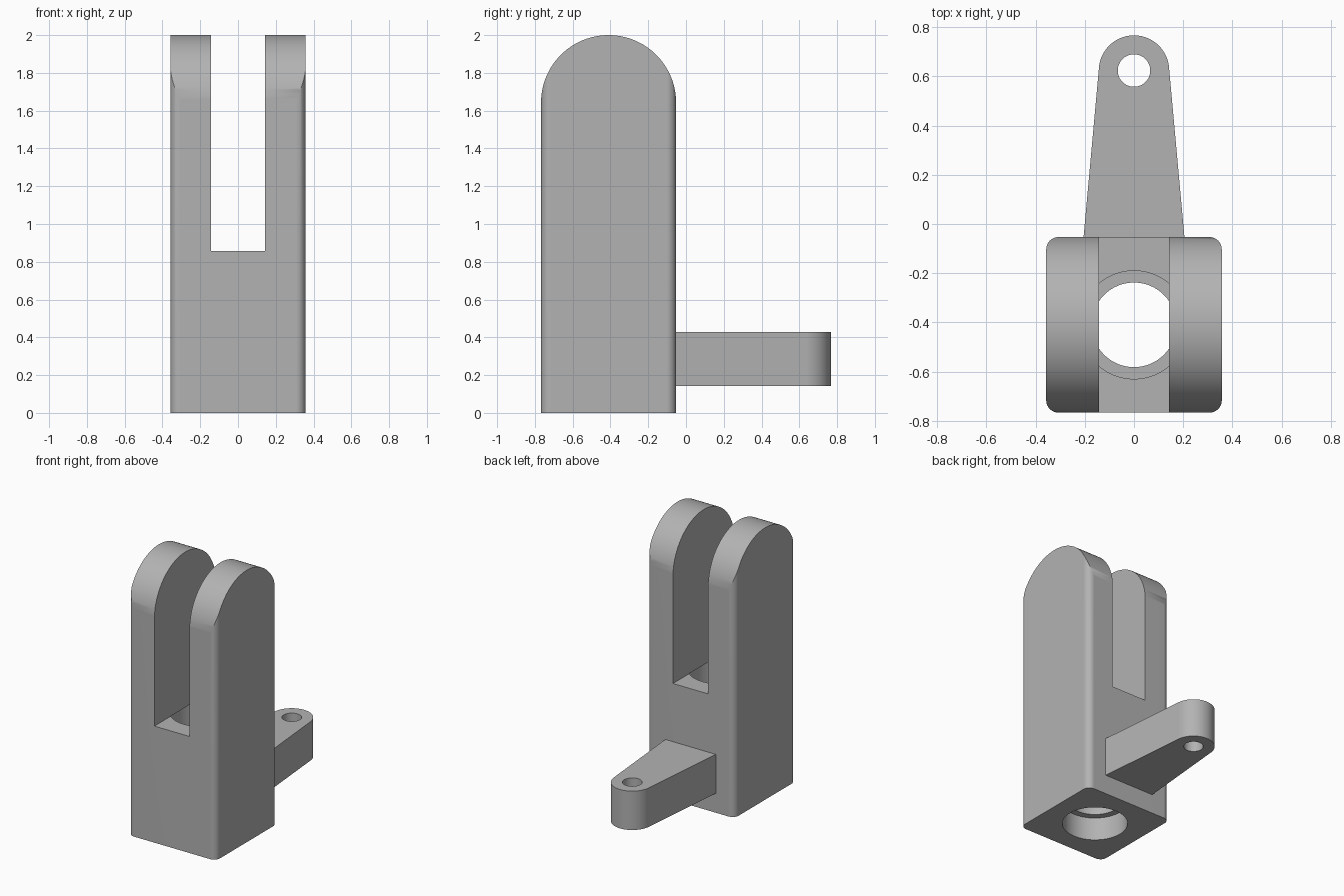
import bpy, bmesh
from math import pi, sin, cos, radians
from mathutils import Vector, Matrix

cube = bpy.data.objects.get("Cube")
if cube:
    bpy.data.objects.remove(cube)

grey = bpy.data.materials.new("mid grey")
grey.use_nodes = True
grey.diffuse_color = (0.45, 0.45, 0.45, 1)
grey.node_tree.nodes["Principled BSDF"].inputs["Base Color"].default_value = grey.diffuse_color


def arc(cx, cy, r, start, end, n):
    """Points along an arc, angles in radians."""
    return [(cx + r * cos(start + (end - start) * i / n),
             cy + r * sin(start + (end - start) * i / n)) for i in range(n + 1)]


def prism(name, points, low, high, along="z"):
    """Extrude a closed outline along z (outline in x, y) or along x (outline in y, z)."""
    bm = bmesh.new()
    face = bm.faces.new([bm.verts.new((a, b, low)) for a, b in points])
    moved = bmesh.ops.extrude_face_region(bm, geom=[face])["geom"]
    bmesh.ops.translate(bm, vec=(0, 0, high - low),
                        verts=[v for v in moved if isinstance(v, bmesh.types.BMVert)])
    if along == "x":
        bm.transform(Matrix(((0, 0, 1, 0), (1, 0, 0, 0), (0, 1, 0, 0), (0, 0, 0, 1))))
    bmesh.ops.recalc_face_normals(bm, faces=bm.faces)
    mesh = bpy.data.meshes.new(name)
    bm.to_mesh(mesh)
    bm.free()
    mesh.materials.append(grey)
    obj = bpy.data.objects.new(name, mesh)
    bpy.context.collection.objects.link(obj)
    return obj


def cylinder(name, cx, cy, r, low, high, along="z"):
    return prism(name, arc(cx, cy, r, 0, 2 * pi, 64)[:-1], low, high, along)


def combine(obj, tool, operation="DIFFERENCE"):
    """Apply a boolean and discard the cutter."""
    tool.hide_render = True
    mod = obj.modifiers.new("cut", "BOOLEAN")
    mod.operation, mod.solver, mod.object = operation, "EXACT", tool
    activate(obj)
    bpy.ops.object.modifier_apply(modifier=mod.name)
    bpy.data.objects.remove(tool)


def activate(obj):
    bpy.ops.object.select_all(action="DESELECT")
    obj.select_set(True)
    bpy.context.view_layer.objects.active = obj


def smooth(obj):
    activate(obj)
    bpy.ops.object.shade_smooth_by_angle(angle=radians(30))
    mod = obj.modifiers.new("flat faces", "WEIGHTED_NORMAL")
    mod.keep_sharp = True


HALF = 0.357      # half width of the body
MID = -0.41       # centre of the body in y
FLOOR = 0.857     # floor of the fork slot
FILLET = 0.05

# Body: square column with rounded vertical edges
outline = []
for i, (sx, sy) in enumerate([(1, 1), (-1, 1), (-1, -1), (1, -1)]):
    c = HALF - FILLET
    outline += arc(sx * c, MID + sy * c, FILLET, i * pi / 2, (i + 1) * pi / 2, 8)
body = prism("fork_body", outline, 0, 2.1)

# Rounded top
r = HALF + 0.0005
arch = arc(MID, 2 - r, r, 0, pi, 64) + [(MID - r, -0.1), (MID + r, -0.1)]
combine(body, prism("arch_shape", arch, -1, 1, "x"), "INTERSECT")

# Stepped bore: narrow through hole, wider at both ends
combine(body, cylinder("bore", 0, MID, 0.172, -0.1, FLOOR + 0.0005))
combine(body, cylinder("lower_bore", 0, MID, 0.22, -0.1, 0.17))
combine(body, cylinder("upper_bore", 0, MID, 0.22, FLOOR - 0.2, FLOOR + 0.001))

# Slot between the fork legs, and the pin hole through them
slot = [(-1.2, FLOOR), (0.4, FLOOR), (0.4, 2.3), (-1.2, 2.3)]
combine(body, prism("slot", slot, -0.143, 0.143, "x"))
combine(body, cylinder("pin_hole", MID, 1.645, 0.081, -1, 1, "x"))
smooth(body)

# Tapered lever arm with a round, drilled tip
TIP, TIP_R, TAPER = 0.624, 0.143, 0.0905
ROOT = -0.1
root_half = (TIP_R + (TIP - ROOT) * sin(TAPER)) / cos(TAPER)
arm_outline = arc(0, TIP, TIP_R, TAPER, pi - TAPER, 40) + [(-root_half, ROOT), (root_half, ROOT)]
arm = prism("lever_arm", arm_outline, 0.143, 0.429)
combine(arm, cylinder("arm_hole", 0, TIP, 0.066, 0, 1))
smooth(arm)
